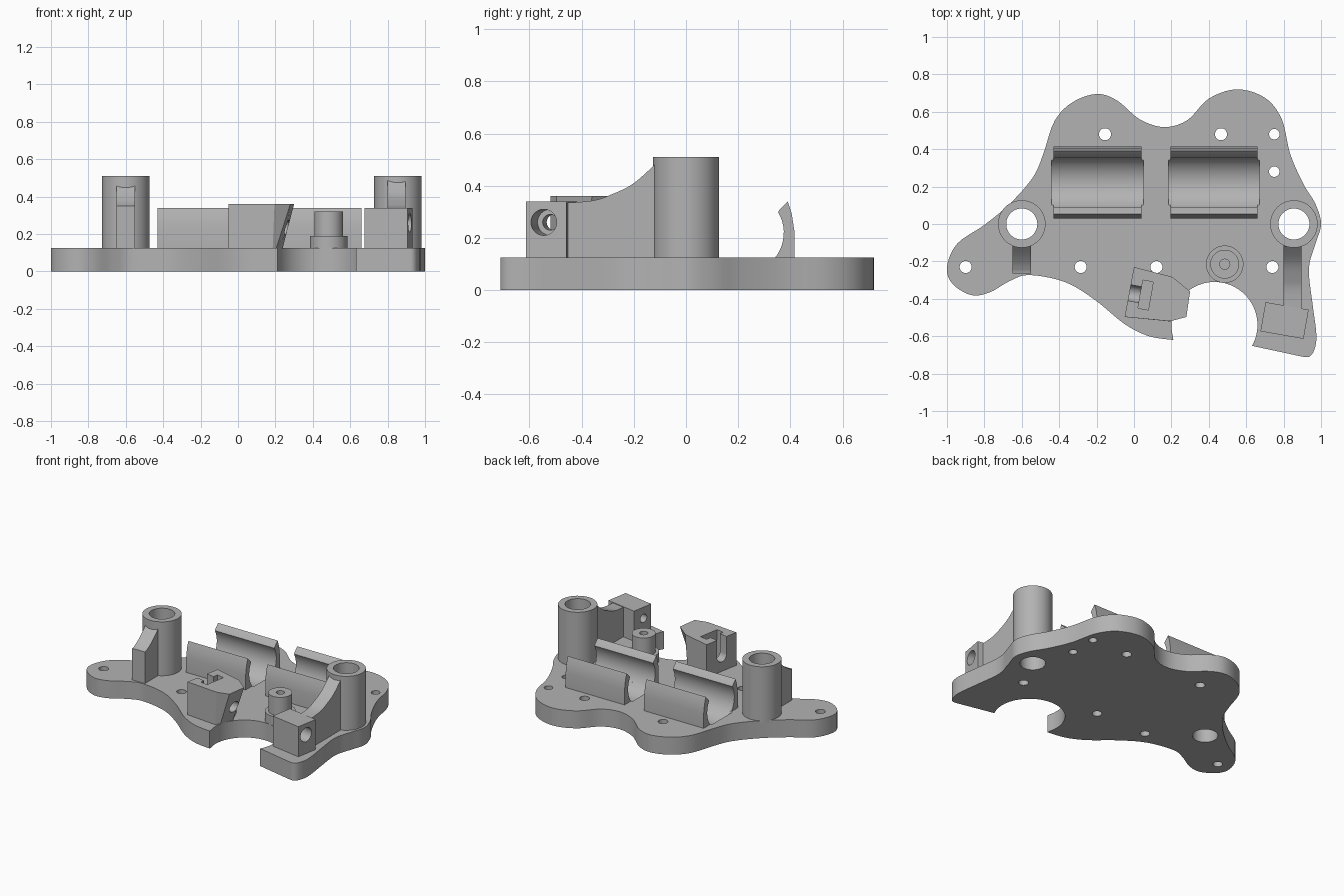
import bpy, bmesh, math
from mathutils import Vector, Matrix

cube = bpy.data.objects.get("Cube")
if cube:
    bpy.data.objects.remove(cube, do_unlink=True)

grey = bpy.data.materials.new("plain grey")
grey.use_nodes = True
grey.diffuse_color = (0.45, 0.45, 0.45, 1)
grey.node_tree.nodes["Principled BSDF"].inputs["Base Color"].default_value = (0.45, 0.45, 0.45, 1)

PLATE = 0.125           # plate thickness
SINK = 0.11             # parts start slightly inside the plate
TILT = math.radians(-10)


def make(name, bm):
    bmesh.ops.recalc_face_normals(bm, faces=bm.faces)
    mesh = bpy.data.meshes.new(name)
    bm.to_mesh(mesh)
    bm.free()
    mesh.materials.append(grey)
    obj = bpy.data.objects.new(name, mesh)
    bpy.context.collection.objects.link(obj)
    return obj


def prism(name, base, top):
    """Solid between two matching loops of 3D points."""
    bm = bmesh.new()
    a = [bm.verts.new(p) for p in base]
    b = [bm.verts.new(p) for p in top]
    bm.faces.new(a)
    bm.faces.new(b)
    for i in range(len(a)):
        j = (i + 1) % len(a)
        bm.faces.new((a[i], a[j], b[j], b[i]))
    return make(name, bm)


def upright(name, pts, z0, z1):
    return prism(name, [(x, y, z0) for x, y in pts], [(x, y, z1) for x, y in pts])


def along_x(name, pts, x0, x1):
    return prism(name, [(x0, y, z) for y, z in pts], [(x1, y, z) for y, z in pts])


def ring(cx, cy, r, n=48):
    return [(cx + r * math.cos(math.tau * i / n), cy + r * math.sin(math.tau * i / n)) for i in range(n)]


def cylinder(name, x, y, r, z0, z1):
    return upright(name, ring(x, y, r), z0, z1)


def tilted(obj, x, y, z=0):
    obj.data.transform(Matrix.Translation((x, y, z)) @ Matrix.Rotation(TILT, 4, 'Z'))
    return obj


def cut(target, *cutters):
    for c in cutters:
        mod = target.modifiers.new("cut", 'BOOLEAN')
        mod.operation = 'DIFFERENCE'
        mod.solver = 'EXACT'
        mod.object = c
        bpy.context.view_layer.update()
        with bpy.context.temp_override(object=target, active_object=target, selected_objects=[target]):
            bpy.ops.object.modifier_apply(modifier=mod.name)
        bpy.data.objects.remove(c, do_unlink=True)


def spline(pts, steps=5):
    """Smooth open curve through the points."""
    v = [Vector(p) for p in pts]
    v = [v[0]] + v + [v[-1]]
    out = []
    for a, b, c, d in zip(v, v[1:], v[2:], v[3:]):
        for i in range(steps):
            t = i / steps
            out.append(0.5 * (2 * b + (c - a) * t + (2 * a - 5 * b + 4 * c - d) * t * t
                              + (3 * b - a - 3 * c + d) * t ** 3))
    return [tuple(p) for p in out + [v[-1]]]


# Base plate with a flowing outline and a round bite at the front
edge = [(0.88, -0.705), (0.935, -0.71), (0.965, -0.67), (0.975, -0.59), (0.955, -0.43), (0.935, -0.24),
        (0.97, -0.107), (1, 0), (0.97, 0.107), (0.905, 0.215), (0.835, 0.375), (0.79, 0.56),
        (0.7, 0.675), (0.55, 0.72), (0.4, 0.67), (0.285, 0.555), (0.16, 0.518), (0.03, 0.56),
        (-0.09, 0.66), (-0.2, 0.695), (-0.33, 0.65), (-0.425, 0.55), (-0.485, 0.375),
        (-0.54, 0.25), (-0.665, 0.107), (-0.8, -0.005), (-0.945, -0.105), (-1, -0.23),
        (-0.97, -0.32), (-0.87, -0.38), (-0.77, -0.365), (-0.665, -0.305), (-0.56, -0.273),
        (-0.37, -0.31), (-0.21, -0.405), (-0.05, -0.535), (0.08, -0.6), (0.21, -0.62)]
bite = [(0.43 + 0.23 * math.cos(math.radians(a)), -0.54 + 0.23 * math.sin(math.radians(a)))
        for a in range(196, -34, -5)]
plate = upright("base_plate", spline(edge) + bite, 0, PLATE)

# Screw holes
for x, y, r in [(-0.9, -0.23, 0.032), (-0.285, -0.23, 0.032), (0.12, -0.23, 0.032), (0.74, -0.23, 0.032),
                (-0.155, 0.48, 0.032), (0.465, 0.48, 0.032), (0.75, 0.48, 0.028), (0.75, 0.28, 0.028)]:
    cut(plate, cylinder("hole", x, y, r, -0.1, 0.3))

# Bearing clips: groove in the plate and two hooked walls each
CY, CZ, CR = 0.222, 0.22, 0.153
arc = [math.radians(a) for a in range(-46, 32, 7)]
wall = [(CR * math.cos(a), CZ + CR * math.sin(a)) for a in arc]
wall += [(0.135, 0.306), (0.168, 0.34), (0.183, 0.295), (0.193, 0.23), (0.193, SINK)]
for side, x0, x1 in [("right", -0.43, 0.04), ("left", 0.195, 0.66)]:
    cut(plate, along_x("groove", ring(CY, CZ, CR), x0 - 0.01, x1 + 0.012))
    for end, s in [("back", 1), ("front", -1)]:
        along_x(f"{side}_clip_{end}_wall", [(CY + s * y, z) for y, z in wall], x0, x1)

# Hollow rod posts, bored through the plate
for side, x in [("right", -0.6), ("left", 0.855)]:
    post = cylinder(f"{side}_post", x, 0, 0.127, SINK, 0.51)
    cut(post, cylinder("bore", x, 0, 0.083, 0, 1))
    cut(plate, cylinder("bore", x, 0, 0.083, -0.1, 0.3))

# Curved gussets bracing the posts
along_x("right_gusset", [(-0.1, SINK), (-0.265, SINK), (-0.265, 0.35)]
        + spline([(-0.25, 0.353), (-0.21, 0.375), (-0.16, 0.415), (-0.1, 0.475)]), -0.65, -0.55)
along_x("left_gusset", [(-0.1, SINK), (-0.48, SINK)]
        + spline([(-0.48, 0.333), (-0.36, 0.343), (-0.29, 0.365), (-0.2, 0.41), (-0.1, 0.5)]), 0.8, 0.895)

# Stepped boss with a blind hole
boss_foot = cylinder("boss_foot", 0.485, -0.215, 0.1, SINK, 0.19)
boss = cylinder("boss", 0.485, -0.215, 0.077, SINK, 0.32)
for part in (boss_foot, boss):
    cut(part, cylinder("bore", 0.485, -0.215, 0.027, 0.14, 0.6))

# Tension block with a counterbored cross hole
block = tilted(upright("tension_block", [(-0.117, -0.079), (0.117, -0.079), (0.117, 0.079), (-0.117, 0.079)],
                       SINK, 0.34), 0.805, -0.516)
cut(block, tilted(along_x("bore", ring(0, 0.26, 0.03), -0.3, 0.3), 0.805, -0.525),
    tilted(along_x("bore", ring(0, 0.26, 0.05), -0.03, 0.3), 0.805, -0.525))

# Nut holder: tapered block with a T-shaped slot and a screw hole
top = [(0, -0.23), (0.205, -0.283), (0.3, -0.36), (0.28, -0.497), (0.195, -0.52), (-0.05, -0.497)]
low = [(0, -0.23), (0.19, -0.29), (0.235, -0.4), (0.2, -0.49), (0.185, -0.52), (-0.05, -0.497)]
holder = prism("nut_holder", [(x, y, SINK) for x, y in low], [(x, y, 0.36) for x, y in top])
neck = [(-0.043, 0.5), (-0.043, 0.235)] + [
    (0.043 * math.cos(math.radians(a)), 0.235 + 0.043 * math.sin(math.radians(a)))
    for a in range(195, 346, 15)] + [(0.043, 0.235), (0.043, 0.5)]
cut(holder,
    tilted(upright("pocket", [(-0.028, -0.076), (0.028, -0.076), (0.028, 0.076), (-0.028, 0.076)],
                   0.16, 0.6), 0.062, -0.38),
    tilted(along_x("neck", neck, -0.25, 0), 0.062, -0.383),
    tilted(along_x("bore", ring(0, 0.235, 0.04), -0.01, 0.4), 0.062, -0.383))

# Smooth rounded surfaces, keep hard edges
bpy.ops.object.select_all(action='DESELECT')
for obj in bpy.context.collection.objects:
    if obj.type == 'MESH' and grey.name in obj.data.materials:
        obj.select_set(True)
        bpy.context.view_layer.objects.active = obj
bpy.ops.object.shade_smooth_by_angle(angle=math.radians(30))
